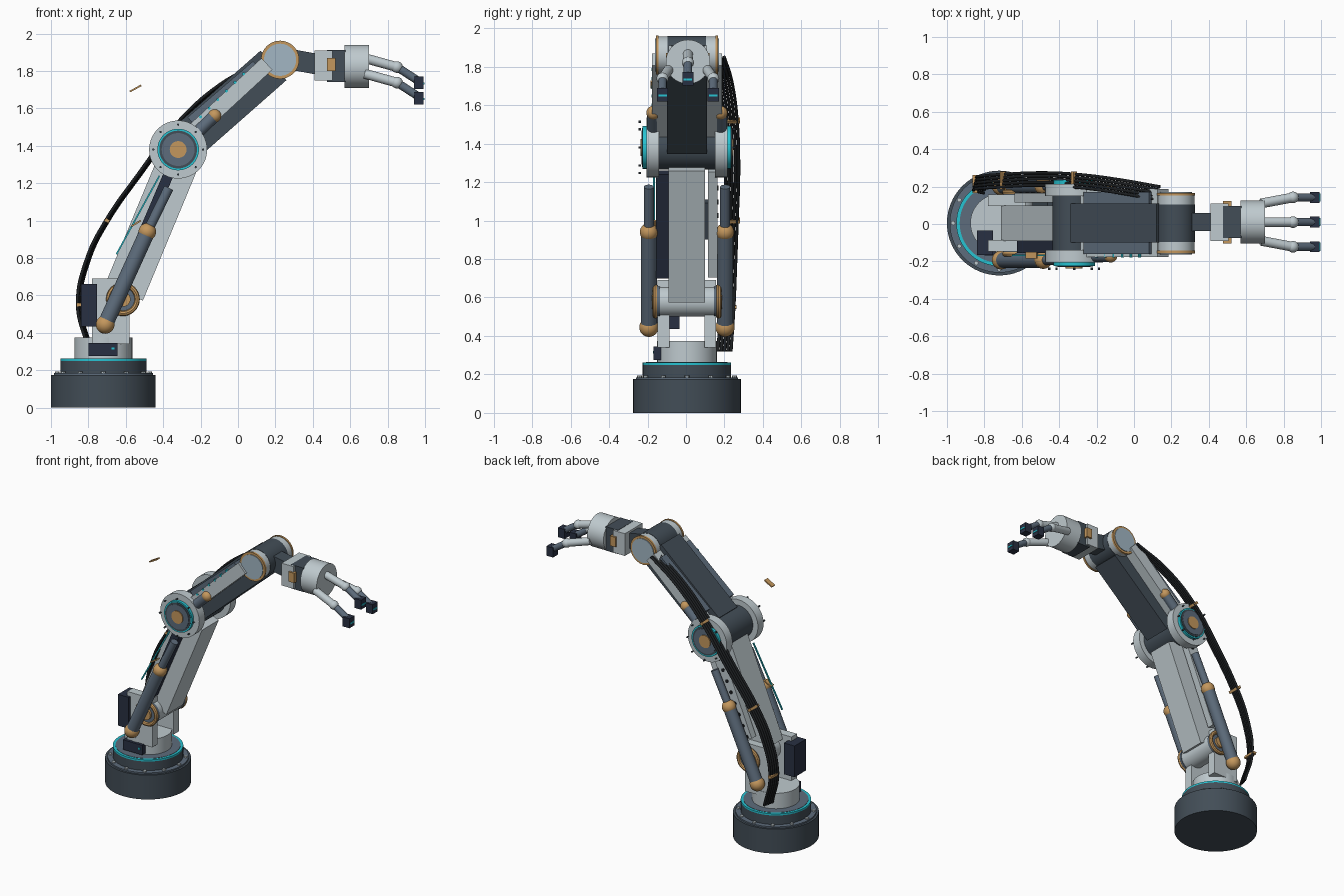
import bpy, math
from mathutils import Vector, Matrix

if "Cube" in bpy.data.objects:
    bpy.data.objects.remove(bpy.data.objects["Cube"])

Y0 = 0.005
V = Vector
COL = {"light": (.52, .59, .62), "dark": (.055, .075, .095), "steel": (.11, .15, .2), "copper": (.55, .31, .11),
       "teal": (.02, .55, .65), "navy": (.022, .03, .055), "black": (.012, .014, .016), "glass": (.36, .47, .55)}
MATS = {}
for k, c in COL.items():
    MATS[k] = bpy.data.materials.new(k)
    MATS[k].diffuse_color = (*c, 1)


def finish(o, name, mat, smooth=False):
    o.name = name
    o.data.materials.append(MATS[mat])
    if smooth:
        bpy.ops.object.shade_smooth_by_angle(angle=math.radians(35))
    return o


def cyl(name, a, b, r, mat, n=48):
    a, b = V(a), V(b)
    bpy.ops.mesh.primitive_cylinder_add(vertices=n, radius=r, depth=(b - a).length, location=(a + b) / 2,
                                        rotation=(b - a).to_track_quat('Z', 'Y').to_euler())
    return finish(bpy.context.object, name, mat, True)


def ball(name, p, r, mat):
    bpy.ops.mesh.primitive_uv_sphere_add(segments=24, ring_count=14, radius=r, location=p)
    return finish(bpy.context.object, name, mat, True)


def box(name, x, y, z, mat):
    bpy.ops.mesh.primitive_cube_add(size=1)
    o = bpy.context.object
    o.data.transform(Matrix.Translation(((x[0]+x[1])/2, (y[0]+y[1])/2, (z[0]+z[1])/2)) @
                     Matrix.Diagonal((x[1]-x[0], y[1]-y[0], z[1]-z[0], 1)))
    return finish(o, name, mat)


def beam(name, a, b, y, thick, mat):
    """Box running from a to b in the xz plane, spanning the y range."""
    a, b = V((a[0], 0, a[1])), V((b[0], 0, b[1]))
    d = b - a
    o = box(name, (0, d.length), y, (-thick / 2, thick / 2), mat)
    o.data.transform(Matrix.Translation(a) @ Matrix.Rotation(-math.atan2(d.z, d.x), 4, 'Y'))
    return o


def ring(name, p, r, w, mat, axis='Y'):
    rot = (math.pi / 2, 0, 0) if axis == 'Y' else (0, 0, 0)
    bpy.ops.mesh.primitive_torus_add(location=p, rotation=rot, major_radius=r, minor_radius=w,
                                     major_segments=48, minor_segments=8)
    return finish(bpy.context.object, name, mat, True)


def disc(name, c, y1, y2, r, mat, n=48):
    return cyl(name, (c[0], y1, c[1]), (c[0], y2, c[1]), r, mat, n)


def both(s, a, b):
    """Ordered y range on side s."""
    return tuple(sorted((Y0 + s * a, Y0 + s * b)))


def lerp(a, b, t):
    return (a[0] + (b[0] - a[0]) * t, a[1] + (b[1] - a[1]) * t)


BX = -0.72
SH, EL, WR = (-0.615, 0.58), (-0.32, 1.38), (0.225, 1.86)

# Base and turntable
cyl("base_drum", (BX, Y0, 0), (BX, Y0, .175), .28, "dark", 64)
cyl("base_rim", (BX, Y0, .17), (BX, Y0, .185), .265, "steel", 64)
cyl("base_step", (BX, Y0, .18), (BX, Y0, .25), .23, "dark", 64)
cyl("base_glow_band", (BX, Y0, .25), (BX, Y0, .262), .23, "teal", 64)
cyl("base_step_cap", (BX, Y0, .25), (BX, Y0, .264), .212, "steel", 64)
cyl("turret", (BX, Y0, .26), (BX, Y0, .375), .155, "light", 64)
for i in range(12):
    t = i * math.pi / 6
    p = V((BX + .247 * math.cos(t), Y0 + .247 * math.sin(t), .18))
    cyl("base_bolt", p, p + V((0, 0, .014)), .012, "light", 8)
box("control_box", (-.80, -.645), (-.168, -.12), (.275, .345), "navy")
box("control_light", (-.675, -.66), (-.172, -.165), (.31, .322), "teal")

# Shoulder
for s in (-1, 1):
    box("shoulder_yoke", (-.78, -.58), both(s, .09, .152), (.34, .69), "light")
    disc("shoulder_cap", SH, Y0 + s * .14, Y0 + s * .165, .085, "steel")
    ring("shoulder_ring", (SH[0], Y0 + s * .165, SH[1]), .076, .014, "copper")
    disc("shoulder_hub", SH, Y0 + s * .16, Y0 + s * .182, .04, "copper")
disc("shoulder_axle", SH, Y0 - .15, Y0 + .15, .08, "light")
box("rear_motor_box", (-.84, -.755), (-.165, -.035), (.435, .66), "navy")

# Lower arm
beam("lower_arm", (-.61, .615), (-.325, 1.30), (Y0 - .095, Y0 + .095), .22, "light")
beam("arm_front_panel", (-.60, .71), (-.37, 1.25), (-.155, -.085), .055, "navy")
beam("arm_rear_rail", (-.60, .72), (-.37, 1.27), (.115, .165), .085, "light")
beam("arm_rail_mount", (-.52, .91), (-.44, 1.10), (.09, .12), .05, "dark")
for i in range(8):
    p = lerp((-.60, .74), (-.38, 1.24), i / 7)
    disc("rail_hole", p, .16, .169, .013, "black", 10)
beam("glow_strip", (-.65, .82), (-.42, 1.24), (-.172, -.162), .008, "teal")
for a, b in (((-.578, 1.69), (-.518, 1.723)), ((-.57, .97), (-.52, 1.0))):
    beam("copper_tab", a, b, (-.185, -.15), .009, "copper")

# Lower arm pistons
for s in (-1, 1):
    y = Y0 + s * .198
    lo, mid, hi = (-.71, y, .445), (-.485, y, .94), (-.37, y, 1.175)
    cyl("piston_sleeve", lo, mid, .042, "steel", 32)
    cyl("piston_rod", mid, hi, .026, "steel", 24)
    ball("piston_lower_ball", lo, .05, "copper")
    ball("piston_upper_ball", mid, .047, "copper")

# Elbow
disc("elbow_drum", EL, Y0 - .15, Y0 + .15, .115, "dark")
for s in (-1, 1):
    disc("elbow_flange", EL, Y0 + s * .145, Y0 + s * .21, .155, "light", 64)
    disc("elbow_glow", EL, Y0 + s * .205, Y0 + s * .23, .111, "teal", 64)
    disc("elbow_collar", EL, Y0 + s * .205, Y0 + s * .233, .101, "dark")
    disc("elbow_face", EL, Y0 + s * .205, Y0 + s * .236, .088, "steel")
    disc("elbow_hub", EL, Y0 + s * .205, Y0 + s * .242, .045, "copper")
    for i in range(8):
        t = i * math.pi / 4
        p = (EL[0] + .133 * math.cos(t), EL[1] + .133 * math.sin(t))
        disc("elbow_bolt", p, Y0 + s * .238, Y0 + s * .252, .006, "dark", 8)

# Upper arm
beam("upper_arm", (-.27, 1.425), (.19, 1.83), (Y0 - .105, Y0 + .105), .21, "dark")
for s in (-1, 1):
    beam("upper_side_plate", (-.26, 1.455), (.155, 1.838), both(s, .09, .182), .085, "light")
    beam("upper_trim_strip", (-.25, 1.53), (.10, 1.83), both(s, .09, .165), .06, "steel")
    y = Y0 + s * .175
    a, b = (-.235, y, 1.455), (-.125, y, 1.56)
    cyl("upper_piston", a, b, .033, "steel", 24)
    ball("upper_piston_ball", b, .036, "copper")
for i in range(6):
    disc("glow_dot", lerp((-.20, 1.555), (.03, 1.785), i / 5), -.18, -.155, .008, "teal", 10)

# Wrist
disc("wrist_drum", WR, Y0 - .1, Y0 + .1, .1, "dark")
for s in (-1, 1):
    disc("wrist_flange", WR, Y0 + s * .098, Y0 + s * .15, .098, "light")
    disc("wrist_ring", WR, Y0 + s * .148, Y0 + s * .162, .102, "copper")
    disc("wrist_face", WR, Y0 + s * .15, Y0 + s * .167, .086, "glass")
YH = .01
beam("wrist_link", (.25, 1.868), (.425, 1.836), (YH - .048, YH + .048), .11, "dark")
box("wrist_block", (.41, .505), (YH - .1, YH + .1), (1.75, 1.91), "light")
box("hand_neck", (.475, .575), (YH - .085, YH + .085), (1.74, 1.912), "dark")
for s in (-1, 1):
    box("neck_pin", (.475, .52), tuple(sorted((YH + s * .08, YH + s * .113))), (1.80, 1.87), "copper")
cyl("hand_drum", (.57, YH, 1.825), (.70, YH, 1.825), .115, "light")

# Fingers: root y, knuckle y, root z
for y1, y2, z in ((0, 0, 1.868), (-.10, -.132, 1.785), (.10, .132, 1.785)):
    a, k = V((.68, YH + y1, z)), V((.85, YH + y2, z - .047))
    t = V((.955, YH + y2, z - .115))
    cyl("finger_inner", a, k, .026, "light", 20)
    ball("finger_knuckle", k, .031, "light")
    cyl("finger_outer", k, t, .022, "steel", 20)
    box("fingertip", (.94, .993), (t.y - .029, t.y + .029), (t.z - .05, t.z + .018), "navy")
    box("fingertip_glow", (.99, .998), (t.y - .022, t.y + .022), (t.z - .024, t.z - .014), "teal")

# Cable bundle along the back side
PATH = [(-.795, .20, .32), (-.85, .215, .55), (-.80, .225, .80), (-.70, .232, 1.0), (-.525, .24, 1.25),
        (-.32, .232, 1.52), (-.10, .205, 1.72), (.13, .165, 1.85)]
for i in range(5):
    off = (i - 2) * .017
    cu = bpy.data.curves.new("cable", 'CURVE')
    cu.dimensions = '3D'
    cu.bevel_depth, cu.bevel_resolution, cu.resolution_u = .0085, 2, 8
    sp = cu.splines.new('BEZIER')
    sp.bezier_points.add(len(PATH) - 1)
    for bp, p in zip(sp.bezier_points, PATH):
        bp.co = (p[0] + off * .25, p[1] + off, p[2])
        bp.handle_left_type = bp.handle_right_type = 'AUTO'
    cu.use_fill_caps = True
    cu.materials.append(MATS["black"])
    bpy.context.collection.objects.link(bpy.data.objects.new("cable", cu))
for j, ang in ((1, 95), (3, 58), (5, 48)):
    x, y, z = PATH[j]
    o = beam("cable_clip", (x - .009 * math.cos(math.radians(ang)), z - .009 * math.sin(math.radians(ang))),
             (x + .009 * math.cos(math.radians(ang)), z + .009 * math.sin(math.radians(ang))),
             (y - .048, y + .048), .026, "copper")

for m in bpy.data.materials:
    if m.users and not m.is_grease_pencil:
        m.use_nodes = True
        m.node_tree.nodes["Principled BSDF"].inputs["Base Color"].default_value = m.diffuse_color
